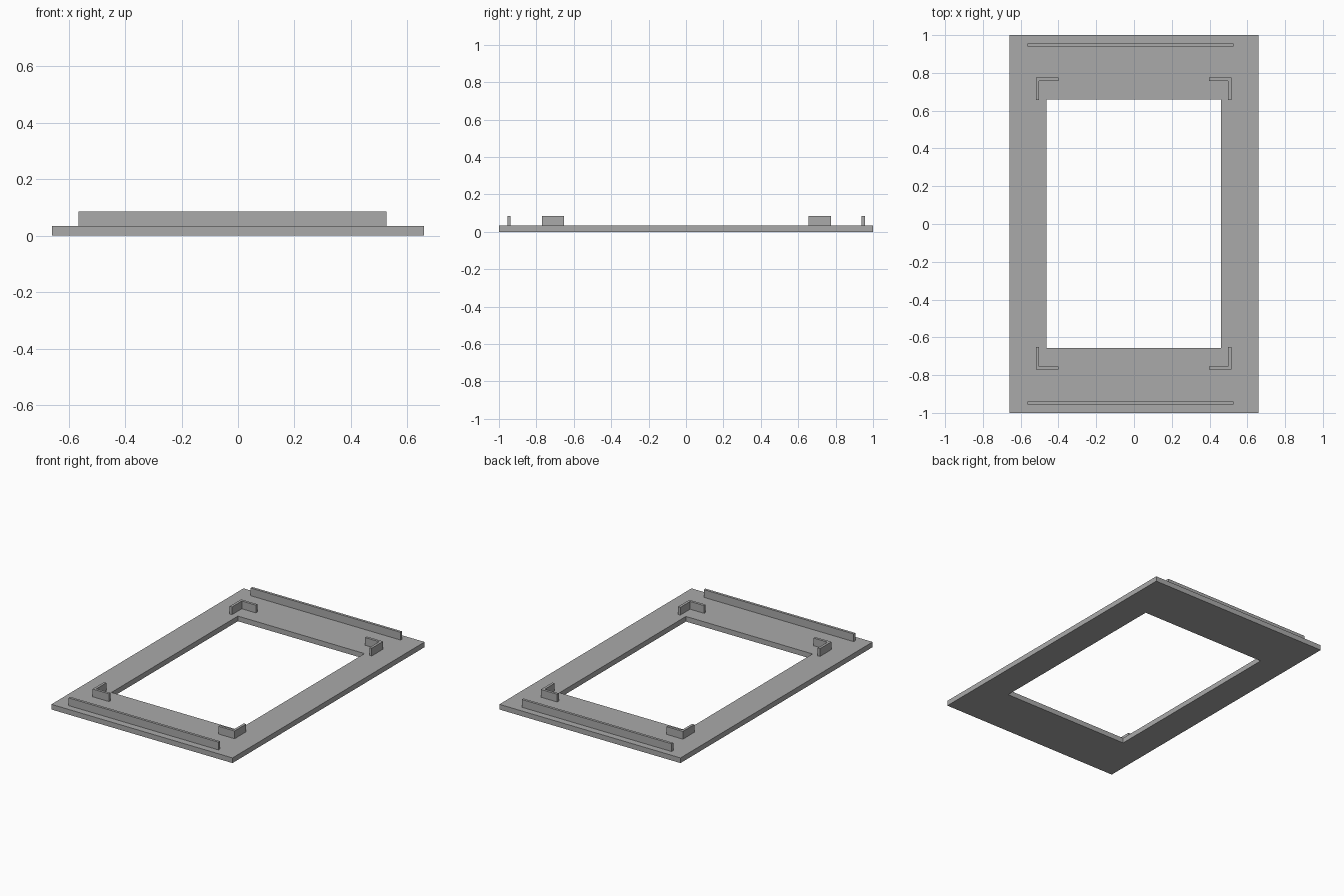
import bpy
import bmesh

cube = bpy.data.objects.get("Cube")
if cube:
    bpy.data.objects.remove(cube, do_unlink=True)

# Single flat grey
grey = bpy.data.materials.new("plain_grey")
grey.use_nodes = True
colour = (0.4, 0.4, 0.4, 1)
grey.diffuse_color = colour
grey.node_tree.nodes["Principled BSDF"].inputs["Base Color"].default_value = colour

BASE_TOP, RIM_TOP = 0.034, 0.085
WALL = 0.017


def extruded(name, outlines, z0, z1):
    """Extrude a flat outline; a second outline of equal length cuts a hole."""
    bm = bmesh.new()
    rings = [[bm.verts.new((x, y, z0)) for x, y in o] for o in outlines]
    if len(rings) == 1:
        faces = [bm.faces.new(rings[0])]
    else:
        a, b = rings
        n = len(a)
        faces = [bm.faces.new((a[i], a[(i + 1) % n], b[(i + 1) % n], b[i]))
                 for i in range(n)]
    top = bmesh.ops.extrude_face_region(bm, geom=faces, use_keep_orig=True)["geom"]
    bmesh.ops.translate(bm, vec=(0, 0, z1 - z0),
                        verts=[v for v in top if isinstance(v, bmesh.types.BMVert)])
    bmesh.ops.recalc_face_normals(bm, faces=bm.faces)
    mesh = bpy.data.meshes.new(name)
    bm.to_mesh(mesh)
    bm.free()
    mesh.materials.append(grey)
    obj = bpy.data.objects.new(name, mesh)
    bpy.context.collection.objects.link(obj)
    return obj


def rect(x0, x1, y0, y1):
    return [(x0, y0), (x1, y0), (x1, y1), (x0, y1)]


# Flat plate with a rectangular opening
extruded("base_frame",
         [rect(-0.66, 0.66, -1, 1), rect(-0.463, 0.46, -0.656, 0.66)], 0, BASE_TOP)

# Long rails near the front and back edges
for name, y in (("front_rail", -0.947), ("back_rail", 0.948)):
    extruded(name, [rect(-0.565, 0.527, y - WALL / 2, y + WALL / 2)], BASE_TOP, RIM_TOP)

# L-shaped corner brackets around the opening
ARM = 0.119
for side, sx, cx in (("right", 1, -0.52), ("left", -1, 0.515)):
    for end, sy, cy in (("front", 1, -0.771), ("back", -1, 0.775)):
        ell = [(0, 0), (ARM, 0), (ARM, WALL), (WALL, WALL), (WALL, ARM), (0, ARM)]
        extruded(f"{end}_{side}_bracket",
                 [[(cx + sx * x, cy + sy * y) for x, y in ell]], BASE_TOP, RIM_TOP)
